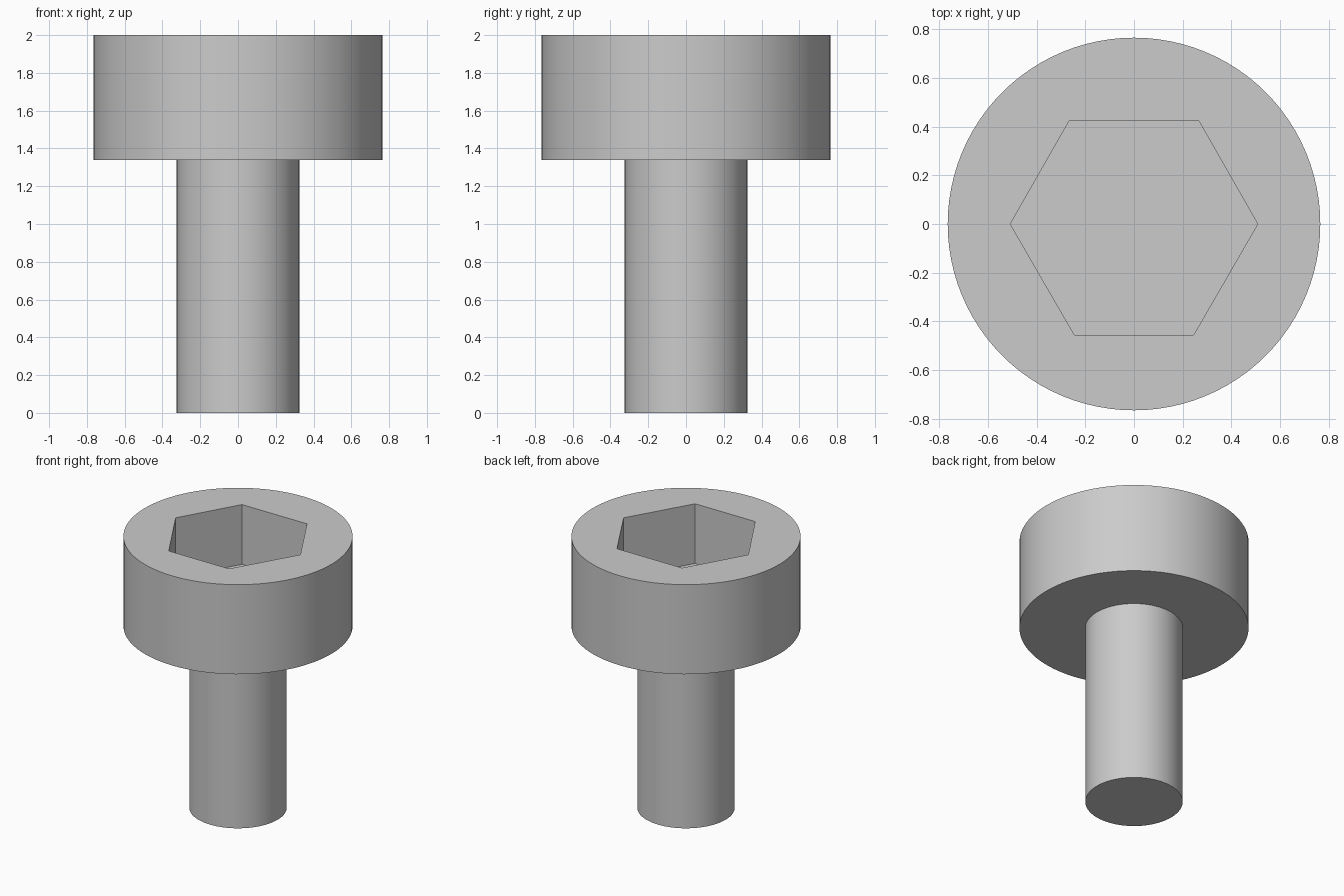
import bpy
import bmesh
from math import pi, radians

cube = bpy.data.objects.get("Cube")
if cube:
    bpy.data.objects.remove(cube, do_unlink=True)

HEAD_RADIUS, SHANK_RADIUS = 0.765, 0.325
HEAD_BOTTOM, HEAD_TOP = 1.34, 2.0
SOCKET_FLOOR = 1.56
SIDES = 96

steel = bpy.data.materials.new("light_grey_steel")
steel.use_nodes = True
colour = (0.6, 0.6, 0.6, 1)
steel.diffuse_color = colour
steel.node_tree.nodes["Principled BSDF"].inputs["Base Color"].default_value = colour


def make_object(name, bm):
    """Turn a bmesh into a linked object with outward normals."""
    bmesh.ops.recalc_face_normals(bm, faces=bm.faces)
    mesh = bpy.data.meshes.new(name)
    bm.to_mesh(mesh)
    bm.free()
    mesh.materials.append(steel)
    obj = bpy.data.objects.new(name, mesh)
    bpy.context.collection.objects.link(obj)
    return obj


def lathe(name, profile):
    """Spin a radius/height profile about the z axis."""
    bm = bmesh.new()
    verts = [bm.verts.new((r, 0, z)) for r, z in profile]
    edges = [bm.edges.new(pair) for pair in zip(verts, verts[1:])]
    bmesh.ops.spin(bm, geom=verts + edges, cent=(0, 0, 0), axis=(0, 0, 1),
                   angle=2 * pi, steps=SIDES)
    bmesh.ops.remove_doubles(bm, verts=bm.verts, dist=0.0001)
    return make_object(name, bm)


def prism(name, outline, bottom, top):
    """Extrude a flat outline straight up."""
    bm = bmesh.new()
    face = bm.faces.new([bm.verts.new((x, y, bottom)) for x, y in outline])
    raised = bmesh.ops.extrude_face_region(bm, geom=[face])["geom"]
    bmesh.ops.translate(bm, vec=(0, 0, top - bottom),
                        verts=[v for v in raised if isinstance(v, bmesh.types.BMVert)])
    return make_object(name, bm)


# Cylindrical head and shank in one turned body
screw = lathe("socket_head_screw", [
    (0, 0), (SHANK_RADIUS, 0), (SHANK_RADIUS, HEAD_BOTTOM),
    (HEAD_RADIUS, HEAD_BOTTOM), (HEAD_RADIUS, HEAD_TOP), (0, HEAD_TOP)])

# Slightly uneven six-sided socket
hexagon = [(0.508, 0), (0.265, 0.425), (-0.265, 0.425),
           (-0.508, 0), (-0.245, -0.455), (0.245, -0.455)]
cutter = prism("socket_cutter", hexagon, SOCKET_FLOOR, HEAD_TOP + 0.2)
cutter.hide_render = True

bpy.ops.object.select_all(action="DESELECT")
screw.select_set(True)
bpy.context.view_layer.objects.active = screw
cut = screw.modifiers.new("socket", "BOOLEAN")
cut.operation = "DIFFERENCE"
cut.solver = "EXACT"
cut.object = cutter
bpy.ops.object.modifier_apply(modifier=cut.name)
bpy.data.objects.remove(cutter, do_unlink=True)

# Smooth round walls, crisp rims and socket corners
bpy.ops.object.shade_smooth_by_angle(angle=radians(30))
